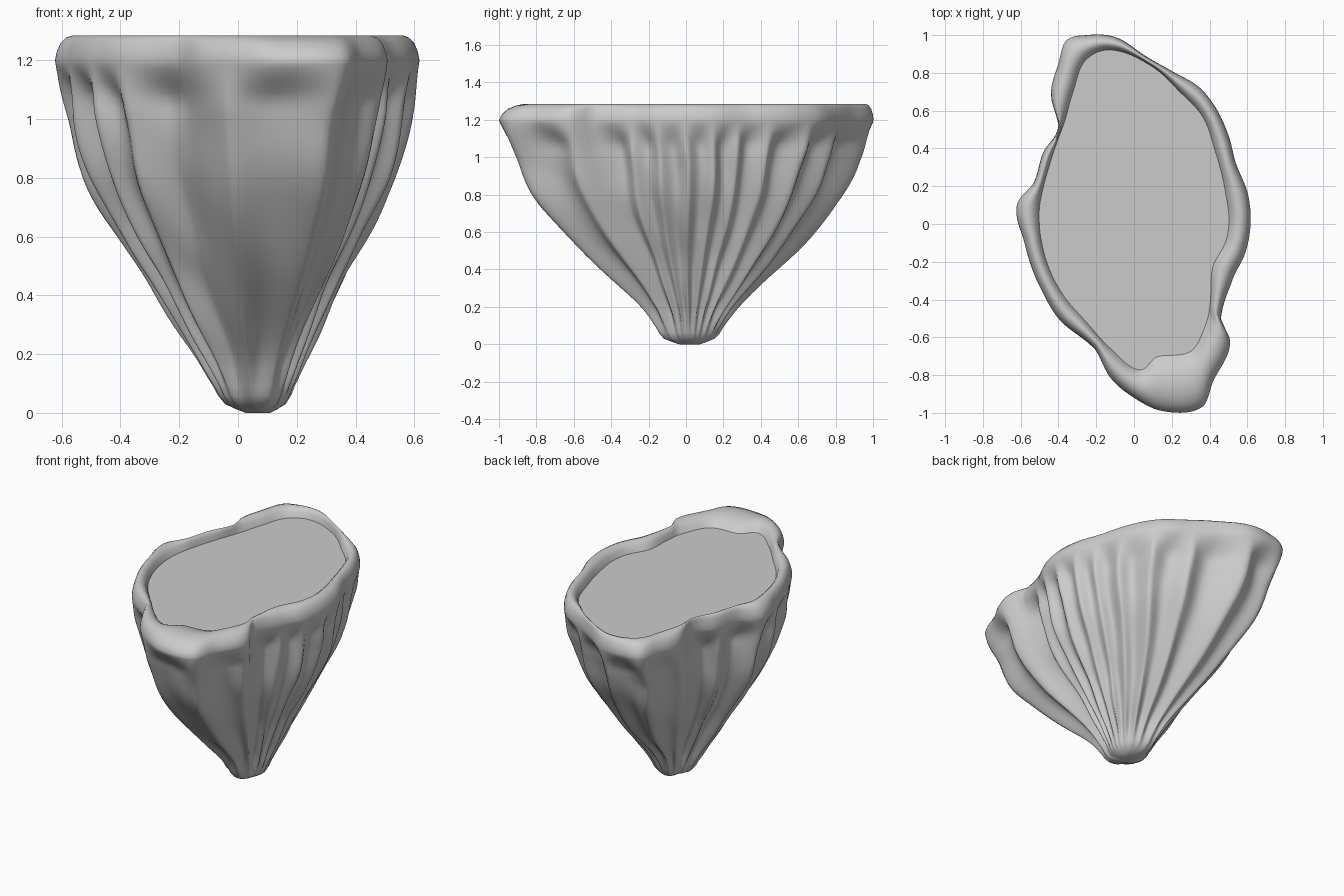
import bpy, bmesh, math
from math import sin, cos, pi, radians

if "Cube" in bpy.data.objects:
    bpy.data.objects.remove(bpy.data.objects["Cube"])

N = 288
FILL_Z = 1.228

# Rim outline, inner fill outline (top view), counter-clockwise
OUTER = [(.615, -.03), (.605, .15), (.54, .32), (.5, .47), (.43, .62), (.35, .72), (.2, .81),
         (.06, .89), (-.1, .99), (-.25, 1.0), (-.36, .97), (-.4, .85), (-.44, .68), (-.4, .52),
         (-.48, .38), (-.53, .22), (-.62, .1), (-.58, -.1), (-.5, -.33), (-.4, -.5),
         (-.21, -.66), (-.12, -.82), (0, -.92), (.15, -.99), (.36, -.97), (.42, -.83),
         (.51, -.62), (.46, -.5), (.52, -.3), (.59, -.15)]
INNER = [(.5, 0), (.48, .18), (.43, .38), (.36, .57), (.24, .7), (.1, .83), (-.13, .92),
         (-.26, .86), (-.32, .7), (-.37, .53), (-.45, .3), (-.5, .05), (-.47, -.17),
         (-.37, -.38), (-.25, -.52), (-.12, -.66), (.03, -.77), (.12, -.7), (.3, -.67),
         (.37, -.55), (.41, -.25), (.49, -.07)]
# Directions of the vertical ridges, in degrees
RIDGES = [0, 14, 27, 42, 59, 76, 96, 110, 123, 145, 171, 190, 213, 231, 267, 290, 309, 330, 345]
# Height -> scale of the outline
PROFILE = [(0, .06), (.03, .15), (.1, .21), (.2, .295), (.4, .50), (.6, .70), (.8, .865),
           (1.0, .955), (1.1, .98), (1.2, 1.0)]


def spline(keys, t):
    """Cubic interpolation through sorted (t, value) keys."""
    i = 0
    while i < len(keys) - 2 and keys[i + 1][0] < t:
        i += 1
    p0, p1, p2, p3 = (keys[max(0, min(len(keys) - 1, i + k))] for k in (-1, 0, 1, 2))
    h = p2[0] - p1[0]
    s = (t - p1[0]) / h
    m1 = (p2[1] - p0[1]) / (p2[0] - p0[0]) * h
    m2 = (p3[1] - p1[1]) / (p3[0] - p1[0]) * h
    return ((2*s**3 - 3*s*s + 1) * p1[1] + (s**3 - 2*s*s + s) * m1
            + (3*s*s - 2*s**3) * p2[1] + (s**3 - s*s) * m2)


def polar(points):
    k = sorted((math.atan2(y, x) % (2 * pi), math.hypot(x, y)) for x, y in points)
    return ([(a - 2 * pi, r) for a, r in k[-3:]] + k + [(a + 2 * pi, r) for a, r in k[:3]])


def smooth(a, b, x):
    t = max(0, min(1, (x - a) / (b - a)))
    return t * t * (3 - 2 * t)


outer_keys, inner_keys = polar(OUTER), polar(INNER)
angles = [2 * pi * i / N for i in range(N)]
R_out = [spline(outer_keys, a) for a in angles]
R_in = [spline(inner_keys, a) for a in angles]
# Calmer outline used for the body below the rim
W = 8
R_body = [sum(R_out[(i + k) % N] for k in range(-W, W + 1)) / (2 * W + 1) for i in range(N)]


def flute(a, r):
    """Depth of the groove between neighbouring ridges."""
    d = math.degrees(a) % 360
    for lo, hi in zip(RIDGES, RIDGES[1:] + [360]):
        if lo <= d < hi:
            s = (d - lo) / (hi - lo)
            depth = min(.085, .3 * r * radians(hi - lo))
            return depth * sin(pi * s) ** 1.3
    return 0


def finish(bm, name):
    bmesh.ops.recalc_face_normals(bm, faces=bm.faces)
    me = bpy.data.meshes.new(name)
    bm.to_mesh(me)
    bm.free()
    ob = bpy.data.objects.new(name, me)
    bpy.context.collection.objects.link(ob)
    for p in me.polygons:
        p.use_smooth = True
    return ob


# Fluted body with rolled rim
bm = bmesh.new()
rings = []
levels = [0, .012, .03] + [.06 + .03 * i for i in range(33)] + [1.04, 1.07, 1.09, 1.11, 1.13,
                                                              1.15, 1.17, 1.185, 1.2]
for z in sorted(set(round(v, 3) for v in levels)):
    f = spline(PROFILE, z)
    cx, cy = .075 * (1 - f) ** 1.5, .02 * (1 - f)
    low = .4 * (1 - smooth(.1, .5, z))        # rounder towards the foot
    calm = .7 * (1 - smooth(.95, 1.18, z))
    amount = (1 - smooth(1.04, 1.2, z)) * (.2 + .8 * f) * smooth(0, .2, z)
    ring = []
    for a, ro, rb in zip(angles, R_out, R_body):
        r = ro + (rb - ro) * calm
        r += (.8 - r) * low
        twist = .02 * sin(5 * z + 3 * a) * (1 - smooth(.9, 1.15, z))
        q = r * f - amount * flute(a + twist, r)
        q += .008 * sin(11 * z + 5 * a) * sin(7 * a + 4 * z) * smooth(.05, .3, z) * (1 - smooth(1, 1.2, z))
        ring.append(bm.verts.new((cx + q * cos(a), cy + q * sin(a), z)))
    rings.append(ring)
# Rim rolls over from the outer edge towards the fill
for t, z in [(.05, 1.23), (.15, 1.258), (.3, 1.277), (.48, 1.285), (.66, 1.28), (.85, 1.262), (1, FILL_Z - .005)]:
    ring = []
    for a, ro, ri in zip(angles, R_out, R_in):
        q = ro + (ri - ro) * t
        ring.append(bm.verts.new((q * cos(a), q * sin(a), z)))
    rings.append(ring)
for A, B in zip(rings, rings[1:]):
    for i in range(N):
        j = (i + 1) % N
        bm.faces.new((A[i], A[j], B[j], B[i]))
bm.faces.new(rings[0][::-1])
finish(bm, "fluted_body")

# Flat fill inside the rim
bm = bmesh.new()
c = bm.verts.new((0, 0, FILL_Z))
edge = [bm.verts.new((r * 1.005 * cos(a), r * 1.005 * sin(a), FILL_Z)) for a, r in zip(angles, R_in)]
for i in range(N):
    bm.faces.new((c, edge[i], edge[(i + 1) % N]))
finish(bm, "flat_fill")
